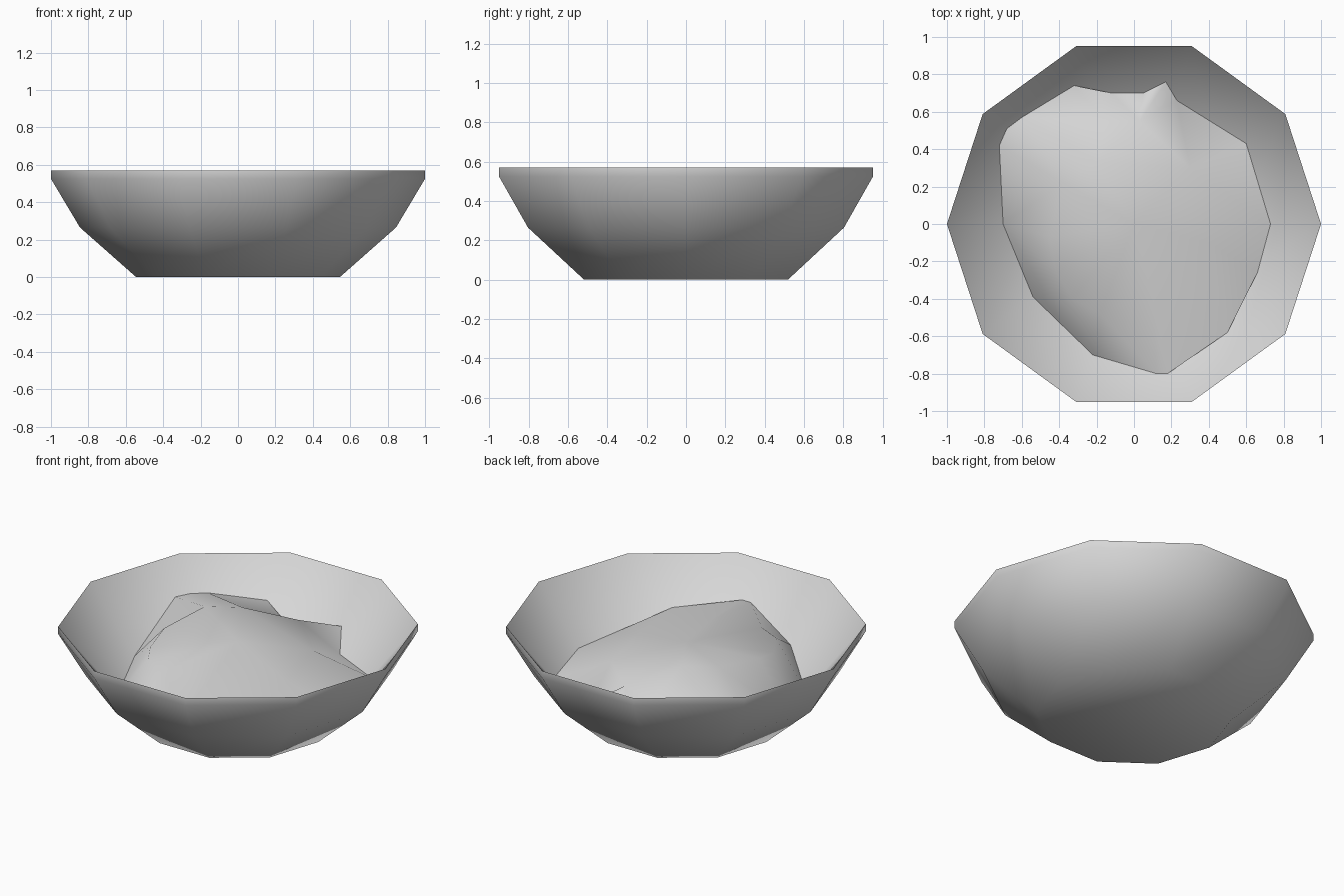
import bpy
import bmesh
import math
from mathutils import Vector
from mathutils.geometry import delaunay_2d_cdt

default_cube = bpy.data.objects.get("Cube")
if default_cube:
    bpy.data.objects.remove(default_cube, do_unlink=True)

SIDES = 10
RIM_HEIGHT = 0.57
FLOOR_RADIUS = 0.55
FLOOR_HEIGHT = 0.01


def make_material(name, colour):
    material = bpy.data.materials.new(name)
    material.use_nodes = True
    material.diffuse_color = colour
    material.node_tree.nodes["Principled BSDF"].inputs["Base Color"].default_value = colour
    return material


def make_object(name, bm, material):
    """Turn a bmesh into a smooth shaded object with one material."""
    for face in bm.faces:
        face.smooth = True
    mesh = bpy.data.meshes.new(name)
    bm.to_mesh(mesh)
    bm.free()
    mesh.materials.append(material)
    obj = bpy.data.objects.new(name, mesh)
    bpy.context.collection.objects.link(obj)
    return obj


def lathe(name, profile, material, inward=False):
    """Sweep a profile round a ten-sided ring and close its lowest ring."""
    bm = bmesh.new()
    angles = [math.tau * i / SIDES for i in range(SIDES)]
    rings = [[bm.verts.new((r * math.cos(a), r * math.sin(a), z)) for a in angles]
             for r, z in profile]
    for lower, upper in zip(rings, rings[1:]):
        for i in range(SIDES):
            j = (i + 1) % SIDES
            bm.faces.new((lower[i], lower[j], upper[j], upper[i]))
    bm.faces.new(list(reversed(rings[0])))
    if inward:
        bmesh.ops.reverse_faces(bm, faces=bm.faces)
    return make_object(name, bm, material)


def wall_height(x, y):
    """Height of the sloping inner wall above a point."""
    half = math.pi / SIDES
    reach = max(x * math.cos(a) + y * math.sin(a)
                for a in (half * (2 * i + 1) for i in range(SIDES)))
    share = (reach / math.cos(half) - FLOOR_RADIUS) / (1 - FLOOR_RADIUS)
    return FLOOR_HEIGHT + share * (RIM_HEIGHT - FLOOR_HEIGHT)


grey = make_material("plain grey", (0.68, 0.68, 0.68, 1))

# Bowl: ten-sided outside with a short upright rim, plain conical inside
lathe("bowl_outside", [(0.545, 0), (0.845, 0.265), (1, 0.525), (1, RIM_HEIGHT)], grey)
lathe("bowl_inside", [(FLOOR_RADIUS, FLOOR_HEIGHT), (1, RIM_HEIGHT)], grey, inward=True)

# Filling: an uneven heap whose outer edge rests on the inner wall
edge = [(.73, 0), (.6, .43), (.23, .66), (.17, .76), (.05, .7), (-.12, .7),
        (-.32, .74), (-.6, .57), (-.68, .51), (-.72, .42), (-.7, 0),
        (-.54, -.39), (-.22, -.7), (.12, -.8), (.18, -.8), (.5, -.58), (.66, -.26)]
crown = [(.03, .55, .4), (-.2, .33, .5), (-.38, .22, .5), (-.15, .55, .36),
         (-.45, -.07, .46), (-.42, -.25, .42), (-.33, -.4, .43), (-.18, -.48, .42),
         (0, 0, .47), (.1, -.4, .43), (.3, .3, .38), (.4, -.1, .37)]
points = [Vector((x, y, wall_height(x, y))) for x, y in edge]
points += [Vector(p) for p in crown]
count = len(edge)
outline = [(i, (i + 1) % count) for i in range(count)]

# A ridge runs from the pointed corner up to the top of the heap
ridge = [(edge.index((.17, .76)), count), (count, count + 1), (count + 1, count + 2)]
flat_points, _, triangles, sources, _, _ = delaunay_2d_cdt(
    [p.xy for p in points], outline + ridge, [list(range(count))], 1, 1e-5)

filling = bmesh.new()
verts = [filling.verts.new((flat.x, flat.y, points[source[0]].z))
         for flat, source in zip(flat_points, sources)]
for triangle in triangles:
    filling.faces.new([verts[i] for i in triangle])
make_object("bowl_filling", filling, grey)
